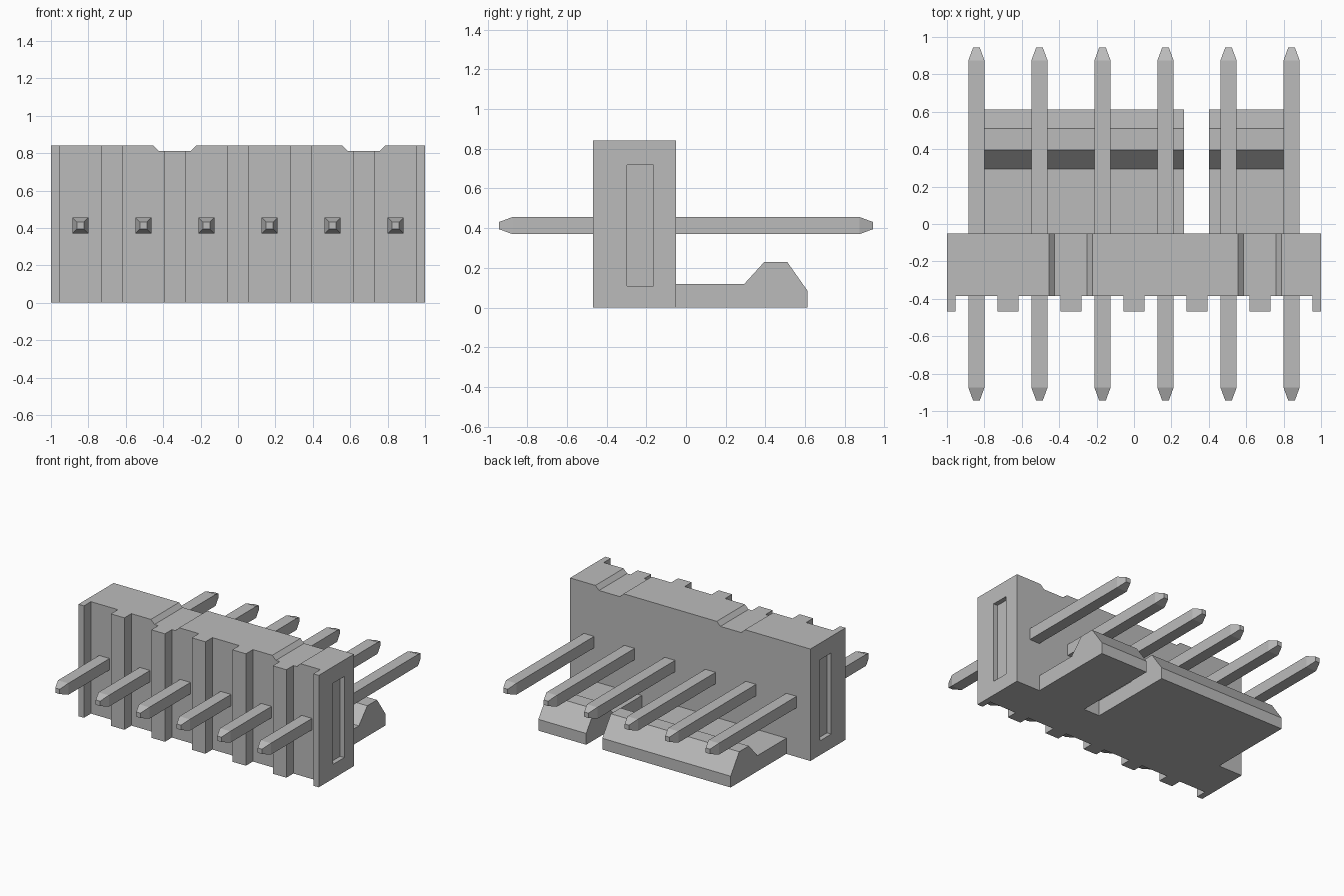
import bpy
import bmesh

cube = bpy.data.objects.get("Cube")
if cube:
    bpy.data.objects.remove(cube, do_unlink=True)

grey = bpy.data.materials.new("light grey")
grey.use_nodes = True
colour = (0.5, 0.5, 0.5, 1)
grey.diffuse_color = colour
grey.node_tree.nodes["Principled BSDF"].inputs["Base Color"].default_value = colour


def finish(bm, name):
    """Turn a bmesh into a flat-shaded grey object."""
    bmesh.ops.recalc_face_normals(bm, faces=bm.faces)
    mesh = bpy.data.meshes.new(name)
    bm.to_mesh(mesh)
    bm.free()
    mesh.materials.append(grey)
    obj = bpy.data.objects.new(name, mesh)
    bpy.context.collection.objects.link(obj)
    return obj


def prism(name, points, axis, start, end):
    """Extrude a 2D outline along one axis; the outline uses the other two in order."""
    bm = bmesh.new()
    verts = []
    for p in points:
        co = list(p)
        co.insert(axis, start)
        verts.append(bm.verts.new(co))
    face = bm.faces.new(verts)
    out = bmesh.ops.extrude_face_region(bm, geom=[face])
    shift = [0, 0, 0]
    shift[axis] = end - start
    moved = [g for g in out["geom"] if isinstance(g, bmesh.types.BMVert)]
    bmesh.ops.translate(bm, vec=shift, verts=moved)
    return finish(bm, name)


def cut(target, cutter):
    """Subtract a cutter, apply the result and remove the cutter."""
    mod = target.modifiers.new("cut", "BOOLEAN")
    mod.operation = "DIFFERENCE"
    mod.solver = "EXACT"
    mod.object = cutter
    bpy.context.view_layer.objects.active = target
    bpy.ops.object.modifier_apply(modifier=mod.name)
    bpy.data.objects.remove(cutter, do_unlink=True)


PITCH = 0.337
COUNT = 6
BACK, WALL, FRONT = -0.05, -0.385, -0.468
HEIGHT = 0.842
pin_x = [(i - (COUNT - 1) / 2) * PITCH for i in range(COUNT)]

# Housing: plan outline with a groove in front of each pin
outline = [(1, BACK), (-1, BACK), (-1, FRONT)]
for x in pin_x:
    a, b = x - 0.112, x + 0.112
    outline += [(a, FRONT), (a, WALL), (b, WALL), (b, FRONT)]
outline.append((1, FRONT))
housing = prism("housing", outline, 2, 0, HEIGHT)

# Shallow bevelled notches across the top
for x in (-0.338, 0.672):
    notch = [(x - 0.152, 0.877), (x - 0.087, 0.812), (x + 0.087, 0.812), (x + 0.152, 0.877)]
    cut(housing, prism("notch_cutter", notch, 1, -0.6, 0.1))

# Side pockets
pocket = [(-0.298, 0.108), (-0.165, 0.108), (-0.165, 0.718), (-0.298, 0.718)]
for side in (-1, 1):
    cut(housing, prism("pocket_cutter", pocket, 0, side * 0.965, side * 1.1))

# Two-part latch shelf with a raised lip
shelf = [(BACK, 0), (0.612, 0), (0.612, 0.085), (0.51, 0.23),
         (0.395, 0.23), (0.293, 0.118), (BACK, 0.118)]
prism("wide_latch_shelf", shelf, 0, -0.8, 0.268)
prism("narrow_latch_shelf", shelf, 0, 0.402, 0.8)

# Square pins with tapered tips
for i, x in enumerate(pin_x):
    bm = bmesh.new()
    rings = []
    for y, r in ((-0.943, 0.018), (-0.875, 0.043), (0.875, 0.043), (0.943, 0.018)):
        rings.append([bm.verts.new((x + sx * r, y, 0.413 + sz * r))
                      for sx, sz in ((-1, -1), (1, -1), (1, 1), (-1, 1))])
    bm.faces.new(rings[0])
    bm.faces.new(rings[-1])
    for lo, hi in zip(rings, rings[1:]):
        for k in range(4):
            n = (k + 1) % 4
            bm.faces.new((lo[k], lo[n], hi[n], hi[k]))
    finish(bm, f"pin_{i + 1}")
